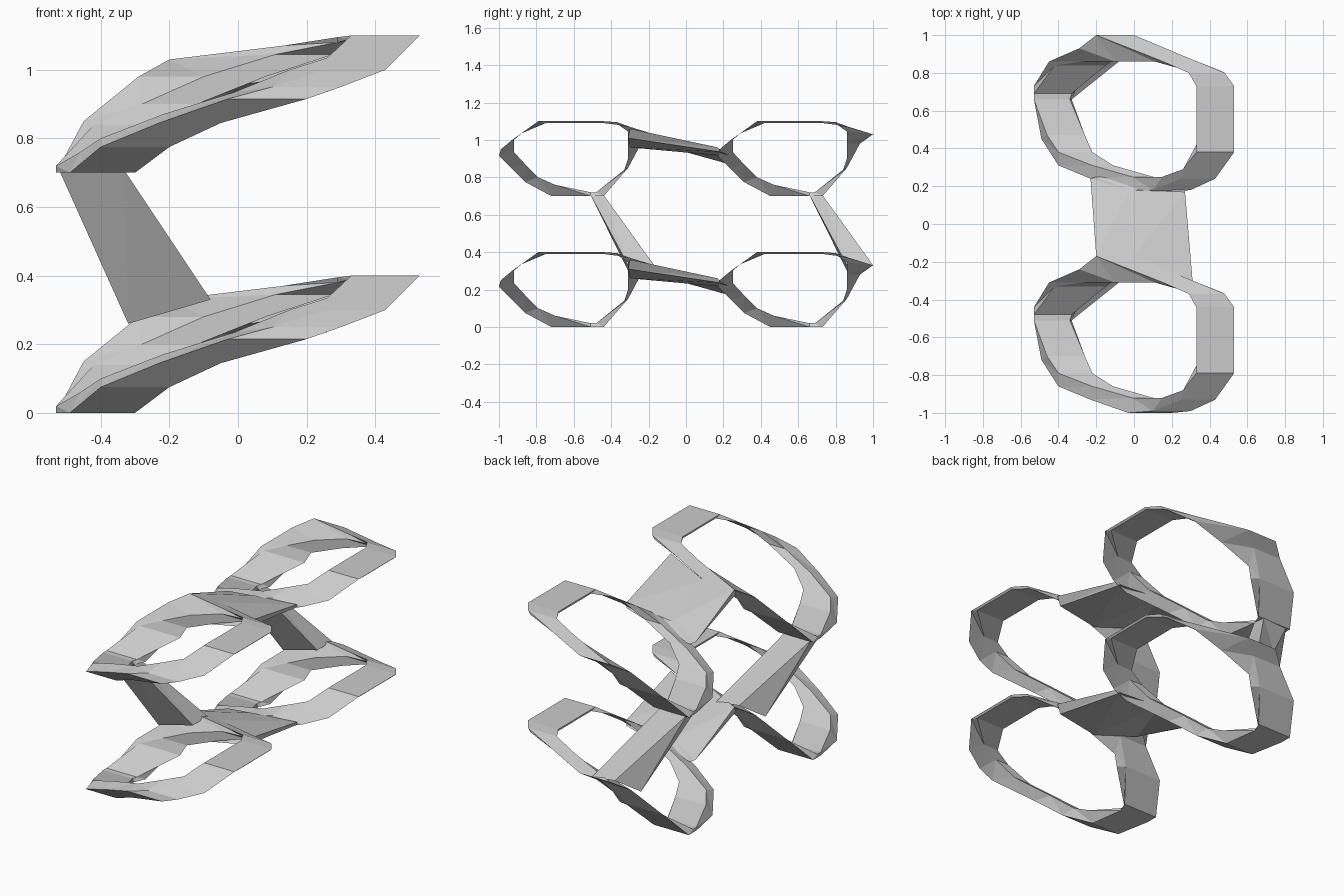
import bpy, bmesh


def loft(name, sections, offset, closed=False):
    """Skin matching cross-sections; close the loop or cap both ends."""
    bm = bmesh.new()
    dx, dy, dz = offset
    rows = [[bm.verts.new((x + dx, y + dy, z + dz)) for x, y, z in s] for s in sections]
    n, k = len(rows), len(rows[0])
    for i in range(n if closed else n - 1):
        a, b = rows[i], rows[(i + 1) % n]
        for j in range(k):
            m = (j + 1) % k
            bm.faces.new((a[j], a[m], b[m], b[j]))
    if not closed:
        bm.faces.new(rows[0])
        bm.faces.new(rows[-1][::-1])
    bmesh.ops.triangulate(bm, faces=bm.faces[:])
    bmesh.ops.recalc_face_normals(bm, faces=bm.faces[:])
    mesh = bpy.data.meshes.new(name)
    bm.to_mesh(mesh)
    bm.free()
    obj = bpy.data.objects.new(name, mesh)
    bpy.context.collection.objects.link(obj)


# Ring stations: outer y, z, x left, x right, then inner y, z, x left, x right
stations = [
    (-.51, .00, -.53, -.33, -.51, .02, -.53, -.34),
    (-.72, .00, -.49, -.30, -.70, .06, -.46, -.26),
    (-.86, .075, -.40, -.20, -.79, .10, -.40, -.22),
    (-.93, .145, -.23, -.05, -.86, .17, -.22, -.11),
    (-1.0, .215, -.03, .20, -.92, .235, -.01, .10),
    (-.99, .25, .10, .30, -.92, .30, .15, .24),
    (-.93, .30, .25, .43, -.88, .335, .26, .36),
    (-.79, .40, .33, .53, -.75, .39, .33, .52),
    (-.44, .40, .33, .53, -.44, .39, .33, .52),
    (-.37, .395, .29, .48, -.36, .38, .29, .46),
    (-.30, .37, .13, .31, -.31, .345, .11, .28),
    (-.17, .33, -.20, .00, -.31, .28, -.10, .08),
    (-.24, .28, -.29, -.10, -.31, .20, -.28, -.12),
    (-.31, .15, -.45, -.20, -.33, .14, -.42, -.15),
    (-.44, .00, -.53, -.30, -.48, .02, -.53, -.33),
]
ring = [((xl, y, z), (xr, y, z), (ir, iy, iz), (il, iy, iz))
        for y, z, xl, xr, iy, iz, il, ir in stations]

# Bridge between the front and rear ring of a layer
bridge = [
    ((-.20, -.17, .33), (-.23, .24, .18), (-.20, .25, .165), (-.19, -.20, .29)),
    ((.00, -.17, .33), (-.03, .18, .23), (.02, .25, .21), (.04, -.30, .26)),
    ((.31, -.30, .36), (.27, .17, .26), (.26, .19, .235), (.28, -.31, .31)),
]

# Leaning pillar from the rear of a lower ring to the low end of the ring above
pillar = [
    ((-.32, -.29, .26), (-.21, -.20, .33), (-.08, -.17, .33), (-.08, -.31, .33)),
    ((-.52, -.51, .705), (-.51, -.45, .705), (-.34, -.44, .705), (-.33, -.51, .705)),
]

for level, z in (("lower", 0), ("upper", .7)):
    loft(f"{level}_bridge", bridge, (0, 0, z))
    for side, y in (("front", 0), ("rear", 1.17)):
        loft(f"{level}_{side}_ring", ring, (0, y, z), closed=True)

for side, y in (("front", 0), ("rear", 1.17)):
    loft(f"{side}_pillar", pillar, (0, y, 0))
